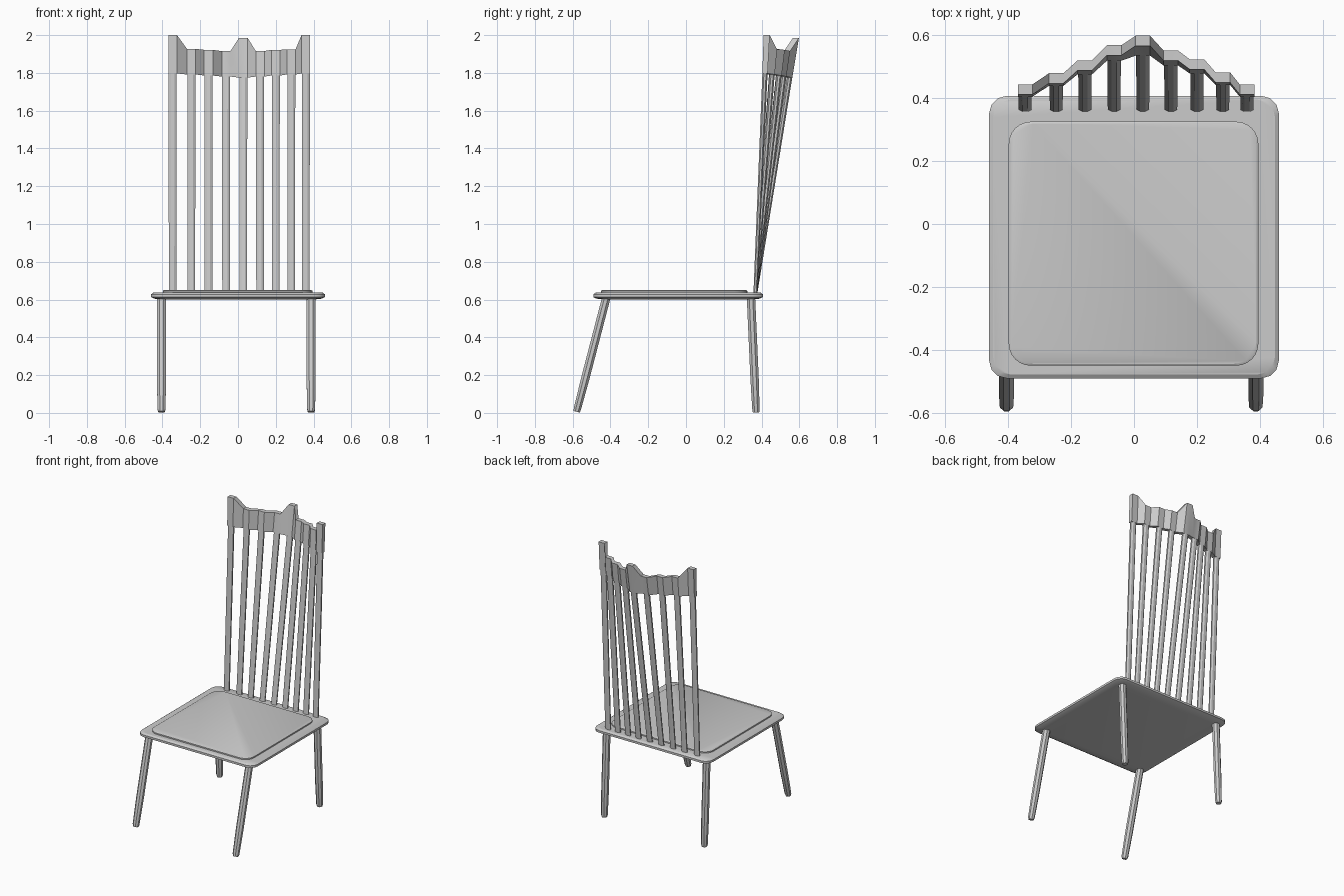
import bpy, math
from mathutils import Vector

if "Cube" in bpy.data.objects:
    bpy.data.objects.remove(bpy.data.objects["Cube"])


def make(name, verts, faces):
    me = bpy.data.meshes.new(name)
    me.from_pydata([tuple(v) for v in verts], [], faces)
    me.validate()
    ob = bpy.data.objects.new(name, me)
    bpy.context.collection.objects.link(ob)
    bpy.context.view_layer.objects.active = ob
    ob.select_set(True)
    bpy.ops.object.shade_smooth_by_angle(angle=math.radians(30))
    ob.select_set(False)
    return ob


def loft(name, rings):
    """Skin equal-sized vertex rings and cap both ends."""
    n = len(rings[0])
    verts = [v for r in rings for v in r]
    faces = [(k * n + i, k * n + (i + 1) % n, (k + 1) * n + (i + 1) % n, (k + 1) * n + i)
             for k in range(len(rings) - 1) for i in range(n)]
    faces += [tuple(range(n))[::-1], tuple(range(len(verts) - n, len(verts)))]
    return make(name, verts, faces)


def rounded_rect(x0, x1, y0, y1, rx, ry, inset, z, seg):
    cx, cy = (x0 + x1) / 2, (y0 + y1) / 2
    hx, hy = (x1 - x0) / 2 - inset, (y1 - y0) / 2 - inset
    pts = []
    for q, (sx, sy) in enumerate([(1, 1), (-1, 1), (-1, -1), (1, -1)]):
        for i in range(seg + 1):
            a = math.pi / 2 * (q + i / seg)
            pts.append((cx + sx * (hx - rx) + rx * math.cos(a),
                        cy + sy * (hy - ry) + ry * math.sin(a), z))
    return pts


def rod(name, start, end, stations, sides=8):
    """Rod from start to end; stations are (fraction, x radius, y radius)."""
    start, end = Vector(start), Vector(end)
    d = (end - start).normalized()
    side = Vector((1, 0, 0))
    depth = d.cross(side).normalized()
    rings = []
    for t, rx, ry in stations:
        c = start.lerp(end, t)
        rings.append([c + side * rx * math.cos(a) + depth * ry * math.sin(a)
                      for a in (math.tau * (i + 0.5) / sides for i in range(sides))])
    return loft(name, rings)


# Seat board with softened edge
loft("seat", [rounded_rect(-0.46, 0.46, -0.49, 0.407, 0.055, 0.055, i, z, 3)
              for i, z in [(0.06, 0.600), (0.015, 0.605), (0, 0.613), (0, 0.628), (0.012, 0.637)]])

# Raised seat panel
loft("seat_panel", [rounded_rect(-0.398, 0.395, -0.45, 0.325, 0.07, 0.07, i, z, 6)
                    for i, z in [(0, 0.63), (0, 0.646), (0.006, 0.650)]])

# Splayed front legs and nearly upright back legs
for side, x in (("left", -0.405), ("right", 0.387)):
    for pos, y0, y1 in (("front", -0.579, -0.422), ("back", 0.371, 0.344)):
        z0 = 0.006 if pos == "front" else 0.002
        rod(f"{pos}_leg_{side}", (x, y0, z0), (x, y1, 0.61),
            [(0, 0.018, 0.018), (0.025, 0.023, 0.021), (0.3, 0.026, 0.024), (1, 0.026, 0.024)])

# Fan of back spindles: x, rail centre y at its top, rail top z
BASE_Y, BASE_Z = 0.367, 0.63
fan = [(-0.346, 0.427, 2.0), (-0.247, 0.463, 1.927), (-0.156, 0.504, 1.922),
       (-0.063, 0.552, 1.915), (0.028, 0.582, 1.985), (0.117, 0.535, 1.916),
       (0.200, 0.507, 1.922), (0.282, 0.466, 1.925), (0.359, 0.427, 2.0)]
sections = []
for i, (x, y, z) in enumerate(fan):
    slope = (y - BASE_Y) / (z - BASE_Z)
    z_low = 1.797 - 0.022 * (1 - abs(i - 4) / 4)
    y_low = BASE_Y + slope * (z_low - BASE_Z)
    rod(f"spindle_{i + 1}", (x, BASE_Y, BASE_Z), (x, y_low + slope * 0.03, z_low + 0.03),
        [(0, 0.022, 0.011), (1, 0.023, 0.015)])
    # Each spindle carries a flat stretch of the rail
    for dx in (-0.023, 0.023):
        sections.append([(x + dx, y_low - 0.014, z_low), (x + dx, y_low + 0.014, z_low),
                         (x + dx, y + 0.016, z), (x + dx, y - 0.016, z)])

# Folded crest rail
loft("crest_rail", sections)
